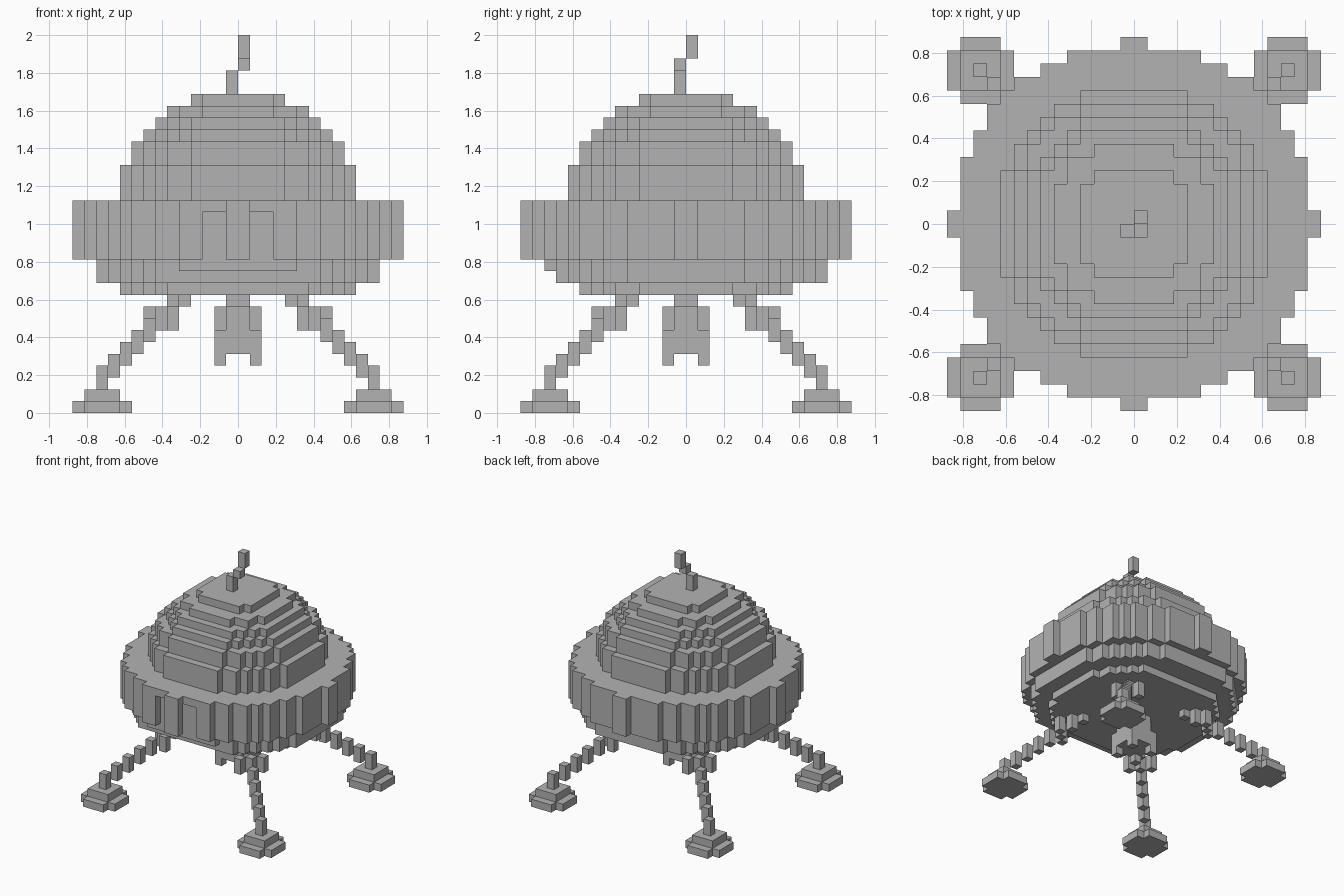
import bpy
import bmesh
from mathutils import Vector

U = 1 / 16  # edge length of one block

cube = bpy.data.objects.get("Cube")
if cube:
    bpy.data.objects.remove(cube, do_unlink=True)

grey = bpy.data.materials.new("plain_grey")
grey.use_nodes = True
colour = (0.45, 0.45, 0.45, 1)
grey.diffuse_color = colour
grey.node_tree.nodes["Principled BSDF"].inputs["Base Color"].default_value = colour


def box(x0, x1, y0, y1, z0, z1):
    """Block cells filling a half-open range."""
    return {(x, y, z) for x in range(x0, x1) for y in range(y0, y1) for z in range(z0, z1)}


def disc(radius, z0, z1):
    """Block cells of a stepped round slab."""
    n = int(radius) + 1
    return {c for c in box(-n, n, -n, n, z0, z1)
            if (c[0] + 0.5) ** 2 + (c[1] + 0.5) ** 2 < radius ** 2}


def build(name, cells):
    """Make a mesh from the exposed faces of the cells."""
    bm = bmesh.new()
    for cell in cells:
        for axis in range(3):
            for side in (-1, 1):
                step = [0, 0, 0]
                step[axis] = side
                if tuple(a + b for a, b in zip(cell, step)) in cells:
                    continue
                normal = Vector(step) / 2
                u = Vector([0.5 if i == (axis + 1) % 3 else 0 for i in range(3)])
                v = Vector([0.5 if i == (axis + 2) % 3 else 0 for i in range(3)]) * side
                mid = Vector(cell) + Vector((0.5, 0.5, 0.5)) + normal
                bm.faces.new([bm.verts.new((mid + p) * U)
                              for p in (-u - v, u - v, u + v, v - u)])
    bmesh.ops.remove_doubles(bm, verts=bm.verts, dist=U / 100)
    mesh = bpy.data.meshes.new(name)
    bm.to_mesh(mesh)
    bm.free()
    mesh.materials.append(grey)
    obj = bpy.data.objects.new(name, mesh)
    bpy.context.collection.objects.link(obj)


# Hull: flat belly, tapered underside and wide ring with a recessed door
belly = {c for c in disc(10.3, 10, 11) if -9 <= c[1] < 9}
underside = disc(12.5, 11, 13) - box(-5, 5, -12, -11, 11, 12)
ring = disc(13.55, 13, 18) - box(-3, 3, -13, -12, 13, 17)
build("hull", belly | underside | ring)

# Stepped dome
dome = set()
for radius, z0, z1 in ((10.3, 18, 21), (9.45, 21, 23), (8.45, 23, 24),
                       (7.45, 24, 25), (6.45, 25, 26), (4.5, 26, 27)):
    dome |= disc(radius, z0, z1)
build("dome", dome)

# Crooked antenna
build("antenna", box(-1, 0, -1, 0, 27, 29) | box(0, 1, -1, 0, 29, 30) | box(0, 1, 0, 1, 30, 32))

# Engine nozzle with four corner prongs
prongs = box(-2, 2, -2, 2, 4, 5) - box(-1, 1, -2, 2, 4, 5) - box(-2, 2, -1, 1, 4, 5)
build("engine", box(-1, 1, -1, 1, 9, 10) | disc(2.0, 7, 9) | box(-2, 2, -2, 2, 5, 7) | prongs)

# One stepped leg with crossbar and round foot, mirrored to each corner
leg = box(4, 5, 4, 5, 9, 10)
for k in range(7):
    leg |= box(11 - k, 12 - k, 11 - k, 12 - k, 2 + k, 4 + k)
leg |= box(5, 6, 7, 8, 7, 9) | box(7, 8, 5, 6, 7, 9)
foot = box(9, 14, 10, 13, 0, 1) | box(10, 13, 9, 14, 0, 1) | box(10, 13, 10, 13, 1, 2)
for front, sy in (("front", -1), ("back", 1)):
    for side, sx in (("left", 1), ("right", -1)):
        for part, cells in (("leg", leg), ("foot", foot)):
            build(f"{front}_{side}_{part}",
                  {(x if sx > 0 else -1 - x, y if sy > 0 else -1 - y, z) for x, y, z in cells})
